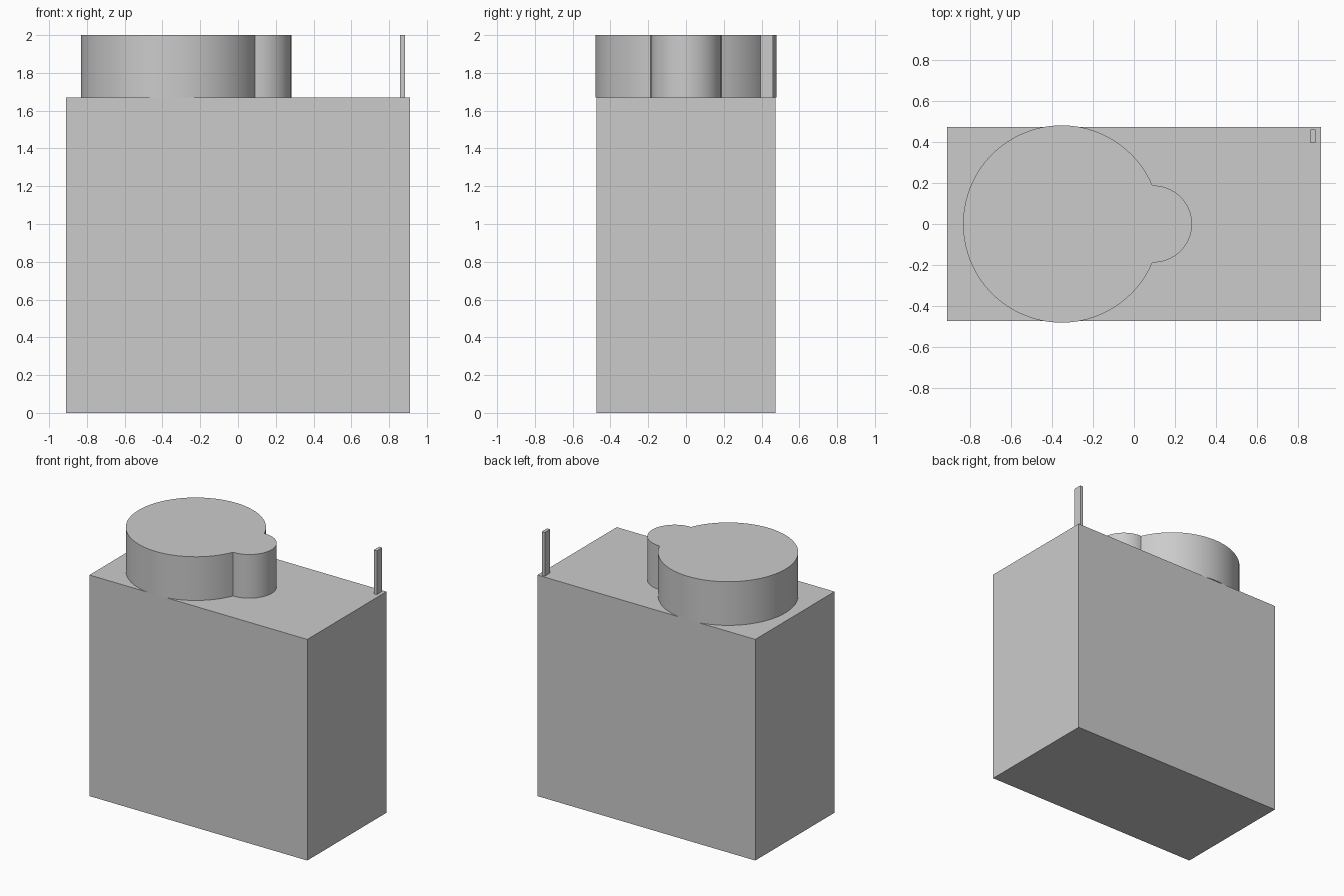
import bpy
import bmesh
from math import acos, atan2, cos, sin, sqrt, pi

if "Cube" in bpy.data.objects:
    bpy.data.objects.remove(bpy.data.objects["Cube"], do_unlink=True)

grey = bpy.data.materials.new("light grey")
grey.use_nodes = True
colour = (0.6, 0.6, 0.6, 1)
grey.diffuse_color = colour
grey.node_tree.nodes["Principled BSDF"].inputs["Base Color"].default_value = colour


def prism(name, outline, bottom, top):
    """Extrude a flat outline between two heights."""
    bm = bmesh.new()
    base = bm.faces.new([bm.verts.new((x, y, bottom)) for x, y in outline])
    wall = bmesh.ops.extrude_face_region(bm, geom=[base], use_keep_orig=True)
    lifted = [v for v in wall["geom"] if isinstance(v, bmesh.types.BMVert)]
    bmesh.ops.translate(bm, verts=lifted, vec=(0, 0, top - bottom))
    bmesh.ops.recalc_face_normals(bm, faces=bm.faces)
    mesh = bpy.data.meshes.new(name)
    bm.to_mesh(mesh)
    bm.free()
    mesh.materials.append(grey)
    obj = bpy.data.objects.new(name, mesh)
    bpy.context.collection.objects.link(obj)
    return obj


def rectangle(x0, x1, y0, y1):
    return [(x0, y0), (x1, y0), (x1, y1), (x0, y1)]


def arc(cx, radius, start, end, steps):
    angles = [start + (end - start) * i / steps for i in range(steps + 1)]
    return [(cx + radius * cos(a), radius * sin(a)) for a in angles]


ROOF, TOP = 1.67, 2.0

# Main building block
prism("main_block", rectangle(-0.91, 0.91, -0.473, 0.473), 0, ROOF)

# Large round tower merged with a small round turret
big_x, big_r = -0.352, 0.48
small_x, small_r = 0.095, 0.187
gap = small_x - big_x
along = (gap ** 2 + big_r ** 2 - small_r ** 2) / (2 * gap)
across = sqrt(big_r ** 2 - along ** 2)
big_angle = acos(along / big_r)
small_angle = atan2(across, along - gap)
outline = arc(big_x, big_r, big_angle, 2 * pi - big_angle, 72)
outline += arc(small_x, small_r, -small_angle, small_angle, 32)[1:-1]
tower = prism("round_tower", outline, ROOF, TOP)
bpy.context.view_layer.objects.active = tower
tower.select_set(True)
bpy.ops.object.shade_smooth_by_angle(angle=pi / 6)

# Thin chimney at the rear corner
prism("chimney", rectangle(0.858, 0.883, 0.395, 0.46), ROOF, TOP)
